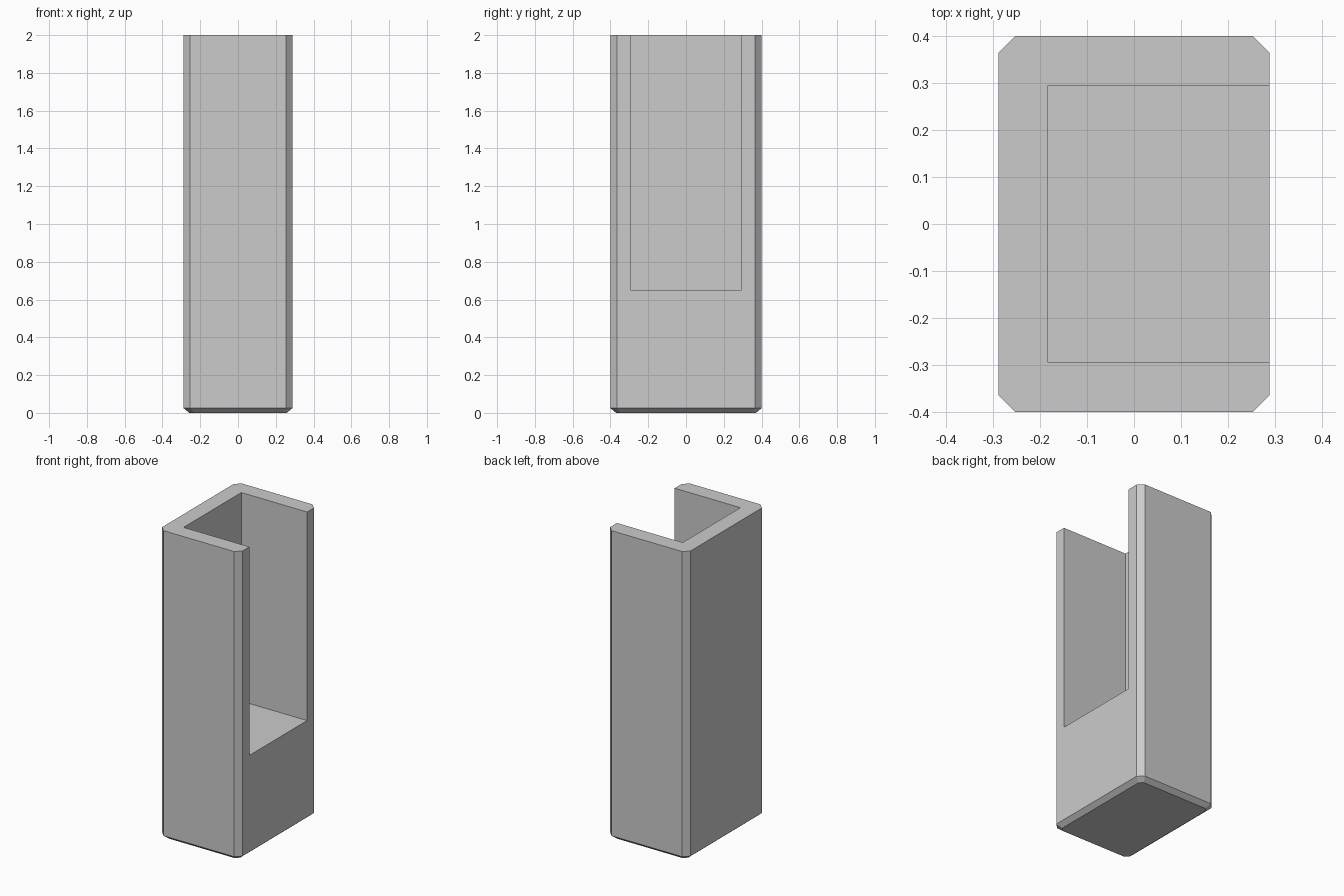
import bpy
import bmesh
from mathutils import Matrix

if "Cube" in bpy.data.objects:
    bpy.data.objects.remove(bpy.data.objects["Cube"], do_unlink=True)

HALF_X, HALF_Y, HEIGHT = 0.288, 0.4, 2.0
CORNER = 0.035
BASE_Z, BASE_INSET = 0.025, 0.03
SLOT_X, SLOT_Y, SLOT_Z = -0.183, 0.295, 0.65

grey = bpy.data.materials.new("plain grey")
grey.use_nodes = True
colour = (0.6, 0.6, 0.6, 1)
grey.diffuse_color = colour
grey.node_tree.nodes["Principled BSDF"].inputs["Base Color"].default_value = colour


def add_object(name, bm):
    bmesh.ops.recalc_face_normals(bm, faces=bm.faces)
    mesh = bpy.data.meshes.new(name)
    bm.to_mesh(mesh)
    bm.free()
    mesh.materials.append(grey)
    obj = bpy.data.objects.new(name, mesh)
    bpy.context.collection.objects.link(obj)
    return obj


def outline(bm, z, inset):
    """Ring of a rectangle with chamfered corners."""
    x, y, c = HALF_X - inset, HALF_Y - inset, CORNER - inset * 0.4
    points = []
    for sx, sy in ((1, 1), (-1, 1), (-1, -1), (1, -1)):
        pair = [(sx * x, sy * (y - c)), (sx * (x - c), sy * y)]
        points += pair if sx == sy else pair[::-1]
    return [bm.verts.new((px, py, z)) for px, py in points]


# Holder body: chamfered corners and a tapered bottom edge
bm = bmesh.new()
rings = [outline(bm, 0, BASE_INSET), outline(bm, BASE_Z, 0), outline(bm, HEIGHT, 0)]
for low, high in zip(rings, rings[1:]):
    for i in range(len(low)):
        j = (i + 1) % len(low)
        bm.faces.new((low[i], low[j], high[j], high[i]))
bm.faces.new(rings[0])
bm.faces.new(rings[-1])
body = add_object("holder_body", bm)

# Slot open at the top and on the left side
size = (1.0, 2 * SLOT_Y, 2.0)
centre = (SLOT_X + size[0] / 2, 0, SLOT_Z + size[2] / 2)
bm = bmesh.new()
bmesh.ops.create_cube(bm, size=1, matrix=Matrix.LocRotScale(centre, None, size))
cutter = add_object("slot_cutter", bm)
cutter.hide_render = True

cut = body.modifiers.new("slot", 'BOOLEAN')
cut.operation = 'DIFFERENCE'
cut.solver = 'EXACT'
cut.object = cutter
bpy.context.view_layer.objects.active = body
body.select_set(True)
bpy.ops.object.modifier_apply(modifier=cut.name)
bpy.data.objects.remove(cutter, do_unlink=True)
